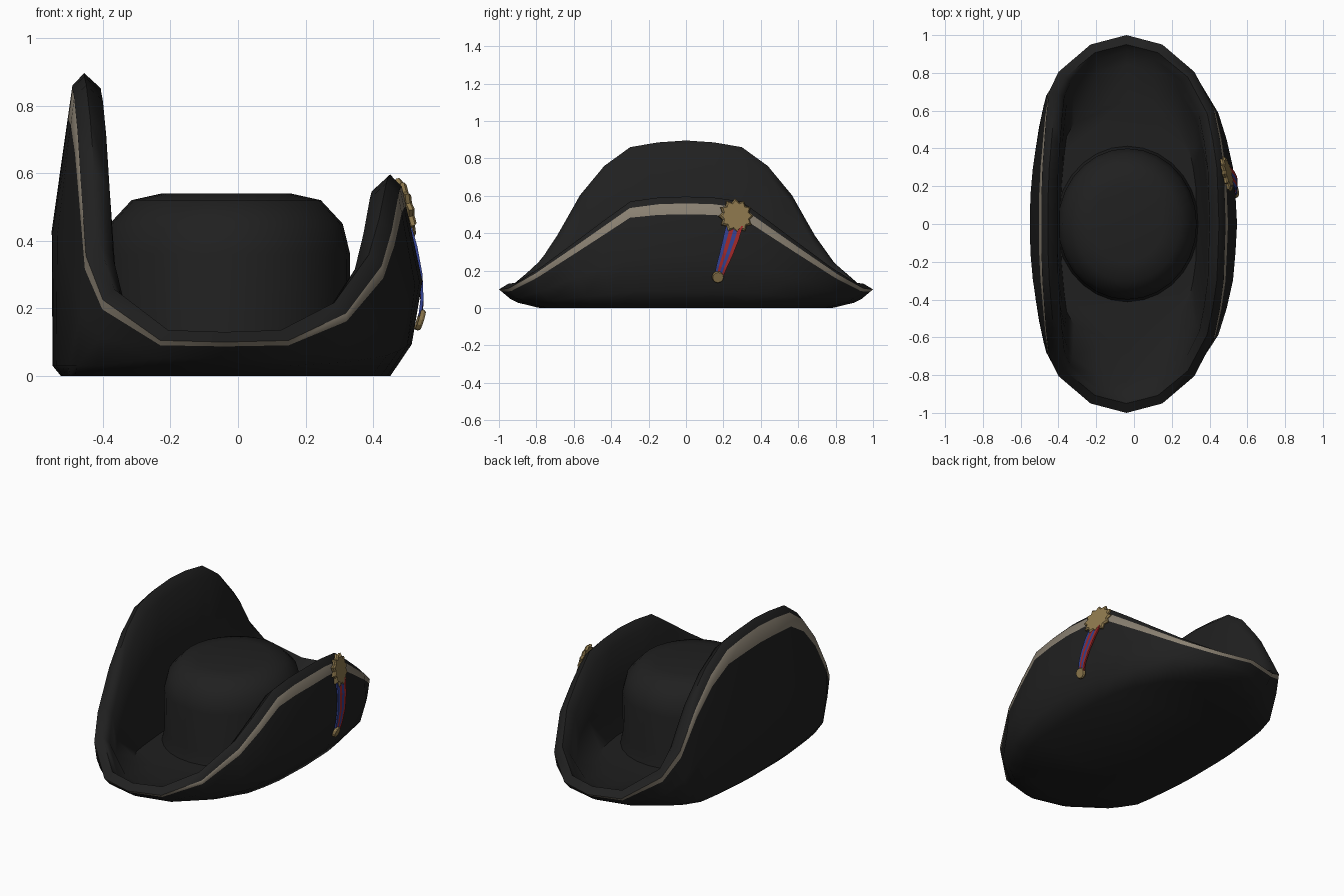
import bpy, bmesh, math
from mathutils import Vector, Matrix

cube = bpy.data.objects.get("Cube")
if cube:
    bpy.data.objects.remove(cube, do_unlink=True)


def material(name, rgb):
    m = bpy.data.materials.new(name)
    m.use_nodes = True
    m.diffuse_color = (*rgb, 1)
    bsdf = m.node_tree.nodes["Principled BSDF"]
    bsdf.inputs["Base Color"].default_value = (*rgb, 1)
    bsdf.inputs["Roughness"].default_value = 0.8
    return m


BLACK = material("black felt", (0.0145, 0.0145, 0.0145))
TRIM = material("tan trim", (0.25, 0.215, 0.165))
GOLD = material("gold", (0.27, 0.19, 0.075))
RED = material("red ribbon", (0.33, 0.02, 0.02))
BLUE = material("blue ribbon", (0.03, 0.05, 0.27))


def finish(name, bm, mats, smooth=None):
    bmesh.ops.recalc_face_normals(bm, faces=bm.faces)
    mesh = bpy.data.meshes.new(name)
    bm.to_mesh(mesh)
    bm.free()
    ob = bpy.data.objects.new(name, mesh)
    bpy.context.collection.objects.link(ob)
    for m in mats:
        mesh.materials.append(m)
    if smooth:
        bpy.ops.object.select_all(action='DESELECT')
        ob.select_set(True)
        bpy.context.view_layer.objects.active = ob
        bpy.ops.object.shade_smooth_by_angle(angle=math.radians(smooth))


def loft(bm, rings):
    """Join closed rings of points, cap the ends, return the faces of each band."""
    vs = [[bm.verts.new(p) for p in ring] for ring in rings]
    n = len(vs[0])
    bands = [[bm.faces.new((a[i], a[(i + 1) % n], b[(i + 1) % n], b[i]))
              for i in range(n)] for a, b in zip(vs, vs[1:])]
    bm.faces.new(vs[0])
    bm.faces.new(vs[-1])
    return bands


# Brim: half of the rim line, mirrored front to back
half = [(.485, 0, .56), (.48, .15, .555), (.475, .3, .535), (.455, .45, .43),
        (.425, .6, .325), (.32, .805, .185), (.15, .95, .105), (-.04, 1, .1),
        (-.23, .95, .105), (-.4, .805, .225), (-.45, .7, .355), (-.465, .57, .57),
        (-.475, .44, .725), (-.485, .3, .825), (-.49, .15, .85), (-.49, 0, .86)]
rim = [Vector(p) for p in half]
rim += [Vector((p.x, -p.y, p.z)) for p in reversed(rim[1:-1])]


def section(i):
    """Points across the brim, from the underside over the lip to the floor."""
    p = rim[i]
    t = rim[(i + 1) % len(rim)] - rim[i - 1]
    inward = Vector((-t.y, t.x, 0)).normalized()
    side = 1 - p.y ** 2
    left = p.x < -.3
    base = Vector((p.x * (1.07 if left else .93), p.y * .78, 0))
    low = Vector((p.x * (1 + (.12 if left else .06) * side), p.y * .9,
                  .03 if left else .14 * p.z + .015))
    bulge = Vector((p.x * (1 + .125 * side ** 2), p.y * (1 - .06 * p.y ** 2), p.z * .5))
    down = bulge - p
    width = .02 + (.075 if left else .04) * side ** 2
    trim_low = p + down.normalized() * min(width, .45 * down.length)
    peak = p + inward * (.05 - .015 * side) + Vector((0, 0, .03 + .006 * side))
    lip = p + inward * .085 - Vector((0, 0, .01))
    wall = bulge + inward * (.1 + .055 * side ** 2) + Vector((0, 0, .03 - .05 * p.z))
    floor = Vector((base.x * .74, base.y * .85, .05))
    return [base, low, bulge, trim_low, p, peak, lip, wall, floor]


bm = bmesh.new()
bands = loft(bm, list(zip(*[section(i) for i in range(len(rim))])))
for f in bands[3]:
    f.material_index = 1
finish("brim", bm, [BLACK, TRIM], 60)

# Crown: rounded, slightly oval drum
profile = [(.38, .04), (.364, .12), (.367, .36), (.345, .45), (.28, .52), (.19, .54)]
bm = bmesh.new()
SEG = 28
loft(bm, [[(-.035 + r * math.cos(a), 1.09 * r * math.sin(a), z)
           for a in (math.tau * k / SEG for k in range(SEG))] for r, z in profile])
finish("crown", bm, [BLACK], 50)


def plate(name, centre, lean, turn, radii, count, thick):
    """Flat gold disc or star facing +x, leaned about y, then turned about z."""
    bm = bmesh.new()
    rings = []
    for h, s in ((0, 1), (thick * .6, 1), (thick, .88)):
        rings.append([(h, s * radii[k % 2] * math.sin(math.tau * k / count),
                       s * radii[k % 2] * math.cos(math.tau * k / count))
                      for k in range(count)])
    loft(bm, rings)
    bm.transform(Matrix.Translation(centre) @ Matrix.Rotation(turn, 4, 'Z')
                 @ Matrix.Rotation(lean, 4, 'Y'))
    finish(name, bm, [GOLD])


# Badge and the button that holds the ribbon end
plate("star_badge", (.484, .265, .49), -.2, .24, (.095, .076), 24, .02)
plate("ribbon_button", (.532, .17, .168), .3, .1, (.032, .032), 12, .016)

# Ribbon: four thin stripes hanging from badge to button
path = [(.505, .262, .45, .085), (.528, .24, .37, .08), (.543, .215, .29, .068),
        (.546, .19, .22, .055), (.54, .175, .17, .045)]
for s in range(4):
    bm = bmesh.new()
    rings = []
    for x, y, z, w in path:
        y0, y1 = (y + w * (k / 4 - .5) for k in (s, s + 1))
        z0, z1 = (z - .3 * (v - y) for v in (y0, y1))
        rings.append([(x - .006, y0, z0), (x - .006, y1, z1),
                      (x + .003, y1, z1), (x + .003, y0, z0)])
    loft(bm, rings)
    finish(f"ribbon_stripe_{s + 1}", bm, [RED if s % 2 else BLUE])
